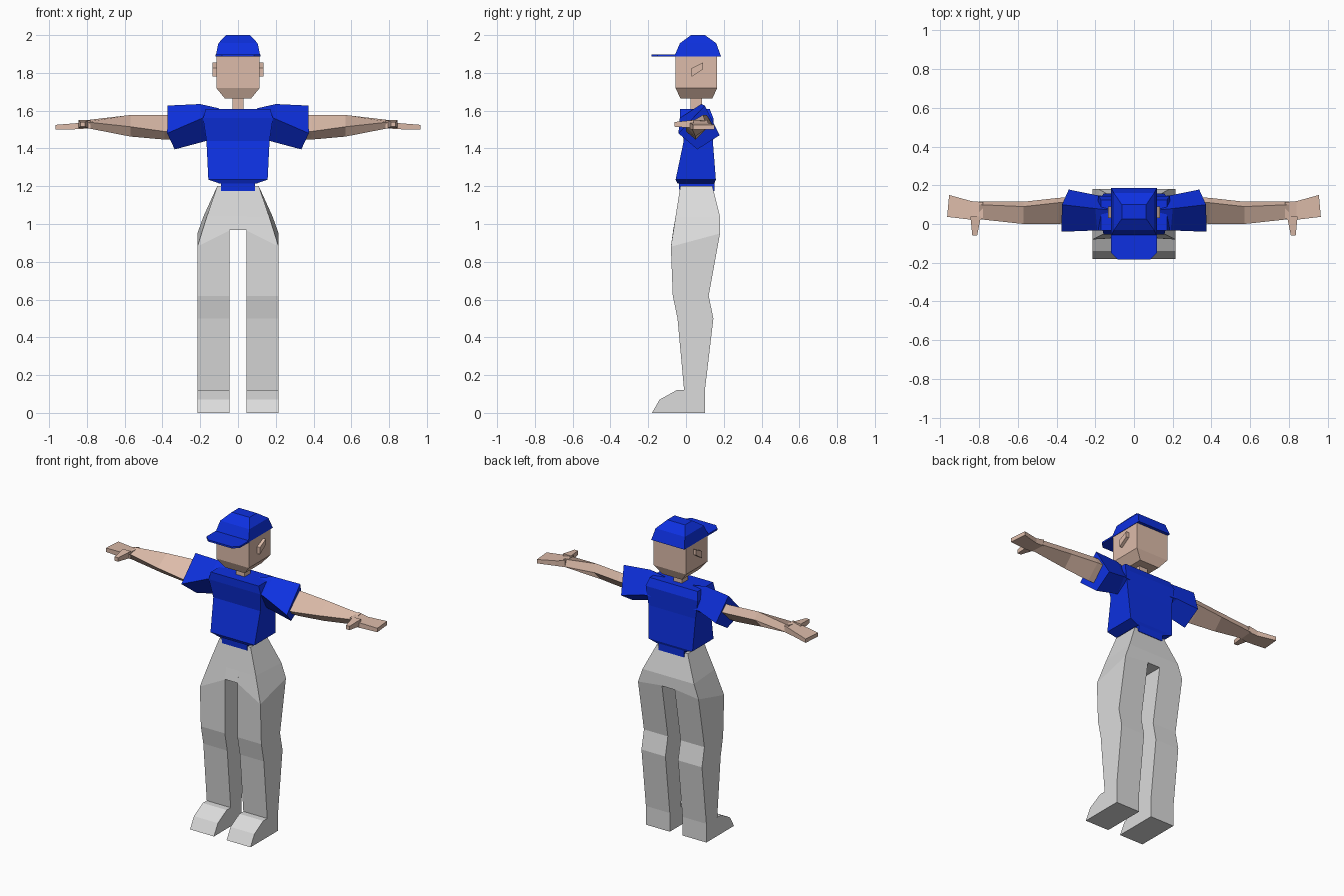
import bpy
import bmesh

# Remove only the default cube
default_cube = bpy.data.objects.get("Cube")
if default_cube:
    bpy.data.objects.remove(default_cube, do_unlink=True)


def make_material(name, red, green, blue):
    """One flat colour, shown in the viewport and in renders."""
    material = bpy.data.materials.new(name)
    material.use_nodes = True
    colour = (red, green, blue, 1)
    material.diffuse_color = colour
    shader = material.node_tree.nodes["Principled BSDF"]
    shader.inputs["Base Color"].default_value = colour
    return material


skin = make_material("skin", .72, .5, .4)
blue_cloth = make_material("blue cloth", .004, .03, .75)
grey_cloth = make_material("light grey cloth", .71, .71, .71)


def loft(name, material, rings, mirrored=False):
    """Join matching rings of points with quads and cap both ends."""
    mesh = bpy.data.meshes.new(name)
    bm = bmesh.new()
    loops = [[bm.verts.new(point) for point in ring] for ring in rings]
    count = len(loops[0])
    for lower, upper in zip(loops, loops[1:]):
        for i in range(count):
            j = (i + 1) % count
            bm.faces.new((lower[i], lower[j], upper[j], upper[i]))
    bm.faces.new(loops[0][::-1])
    bm.faces.new(loops[-1])
    bmesh.ops.recalc_face_normals(bm, faces=bm.faces)
    bm.to_mesh(mesh)
    bm.free()
    mesh.materials.append(material)
    part = bpy.data.objects.new(name, mesh)
    bpy.context.collection.objects.link(part)
    if mirrored:
        modifier = part.modifiers.new("left and right", 'MIRROR')
        modifier.use_mirror_merge = False
    return part


def level(z, inner, outer, front, back):
    """Horizontal rectangle."""
    return [(inner, front, z), (outer, front, z),
            (outer, back, z), (inner, back, z)]


def centred(z, half_width, front, back):
    """Horizontal rectangle across the middle of the body."""
    return level(z, -half_width, half_width, front, back)


def upright(x, front, back, bottom, top):
    """Rectangle facing sideways, used along the arms."""
    return [(x, front, bottom), (x, back, bottom),
            (x, back, top), (x, front, top)]


def extrude_profile(name, material, profile, start, end):
    """Side profile extruded across x, on both sides of the body."""
    return loft(name, material,
                [[(x, y, z) for y, z in profile] for x in (start, end)],
                mirrored=True)


# Trouser legs, rising into the slanted hips
leg_inner, leg_outer = .045, .215
loft("trouser_legs", grey_cloth, [
    level(.12, leg_inner, leg_outer, -.01, .1),
    level(.5, leg_inner, leg_outer, -.045, .145),
    level(.62, leg_inner, leg_outer, -.07, .12),
    [(leg_inner, -.068, .965), (leg_outer, -.08, .88),
     (leg_outer, .18, .95), (leg_inner, .18, .97)],
    [(leg_inner, -.055, 1.04), (.165, -.055, 1.04),
     (.183, .18, 1.04), (leg_inner, .18, 1.04)],
    level(1.2, leg_inner, .11, -.03, .14),
], mirrored=True)

# Panel joining the two legs
loft("trouser_centre", grey_cloth, [
    centred(.967, leg_inner, -.068, .18),
    centred(1.04, leg_inner, -.055, .18),
    centred(1.2, leg_inner, -.03, .14),
])

# Wedge-shaped shoes
extrude_profile("shoes", grey_cloth,
                [(-.18, 0), (-.14, .07), (-.05, .12), (.1, .12), (.1, 0)],
                leg_inner, leg_outer)

# Shirt body with its narrow tucked hem
loft("shirt_hem", blue_cloth, [
    centred(1.175, .09, -.035, .15),
    centred(1.24, .09, -.04, .152),
])
loft("shirt_body", blue_cloth, [
    centred(1.215, .1, -.045, .15),
    centred(1.235, .157, -.055, .158),
    centred(1.44, .167, -.012, .142),
    centred(1.56, .185, -.033, .145),
    centred(1.61, .17, -.033, .125),
])

# Wide sleeves with a diamond cross-section: top, front, bottom, back
loft("sleeves", blue_cloth, [
    [(.1, .07, 1.612), (.1, -.03, 1.57), (.12, .05, 1.43), (.12, .14, 1.5)],
    [(.2, .08, 1.635), (.19, -.033, 1.56), (.167, .05, 1.44), (.2, .15, 1.5)],
    [(.372, .1, 1.627), (.375, -.04, 1.48),
     (.335, .06, 1.395), (.337, .178, 1.47)],
], mirrored=True)

# Bare arms, same order of corners as the sleeves
loft("arms", skin, [
    [(x, top_y, top), (x, front_y, front),
     (x, under_y, under), (x, back_y, back)]
    for x, top_y, top, front_y, front, under_y, under, back_y, back in (
        (.3, .11, 1.575, .01, 1.485, .05, 1.45, .14, 1.53),
        (.39, .11, 1.577, 0, 1.49, .05, 1.447, .135, 1.53),
        (.57, .09, 1.577, 0, 1.515, .05, 1.463, .115, 1.53),
        (.8, .1, 1.55, .025, 1.54, .03, 1.508, .115, 1.51),
    )
], mirrored=True)

# Flat hands that widen towards the fingertips
loft("hands", skin, [
    upright(.78, .025, .113, 1.508, 1.55),
    upright(.84, .022, .118, 1.502, 1.535),
    [(.965, .037, 1.5), (.955, .15, 1.5),
     (.955, .15, 1.525), (.965, .037, 1.525)],
], mirrored=True)

# Thumbs pointing forward
loft("thumbs", skin, [
    [(start, y, low), (end, y, low), (end, y, high), (start, y, high)]
    for y, start, end, low, high in (
        (.04, .79, .845, 1.508, 1.55),
        (-.06, .81, .835, 1.515, 1.54),
    )
], mirrored=True)

# Neck and square head with a tapered jaw
loft("neck", skin, [
    centred(1.58, .03, .025, .085),
    centred(1.69, .03, .025, .085),
])
loft("head", skin, [
    centred(1.665, .07, -.03, .14),
    centred(1.72, .115, -.055, .165),
    centred(1.9, .115, -.055, .165),
])

# Slanted ears
extrude_profile("ears", skin,
                [(.03, 1.78), (.09, 1.82), (.09, 1.855), (.03, 1.825)],
                .11, .135)

# Cap crown and flat brim
loft("cap_crown", blue_cloth, [
    centred(1.888, .118, -.062, .185),
    centred(1.957, .104, -.032, .16),
    centred(2, .063, .027, .1),
])
brim_outline = [(-.118, -.05), (-.118, -.15), (-.085, -.183),
                (.085, -.183), (.118, -.15), (.118, -.05)]
loft("cap_brim", blue_cloth, [
    [(x, y, z) for x, y in brim_outline] for z in (1.886, 1.897)
])
